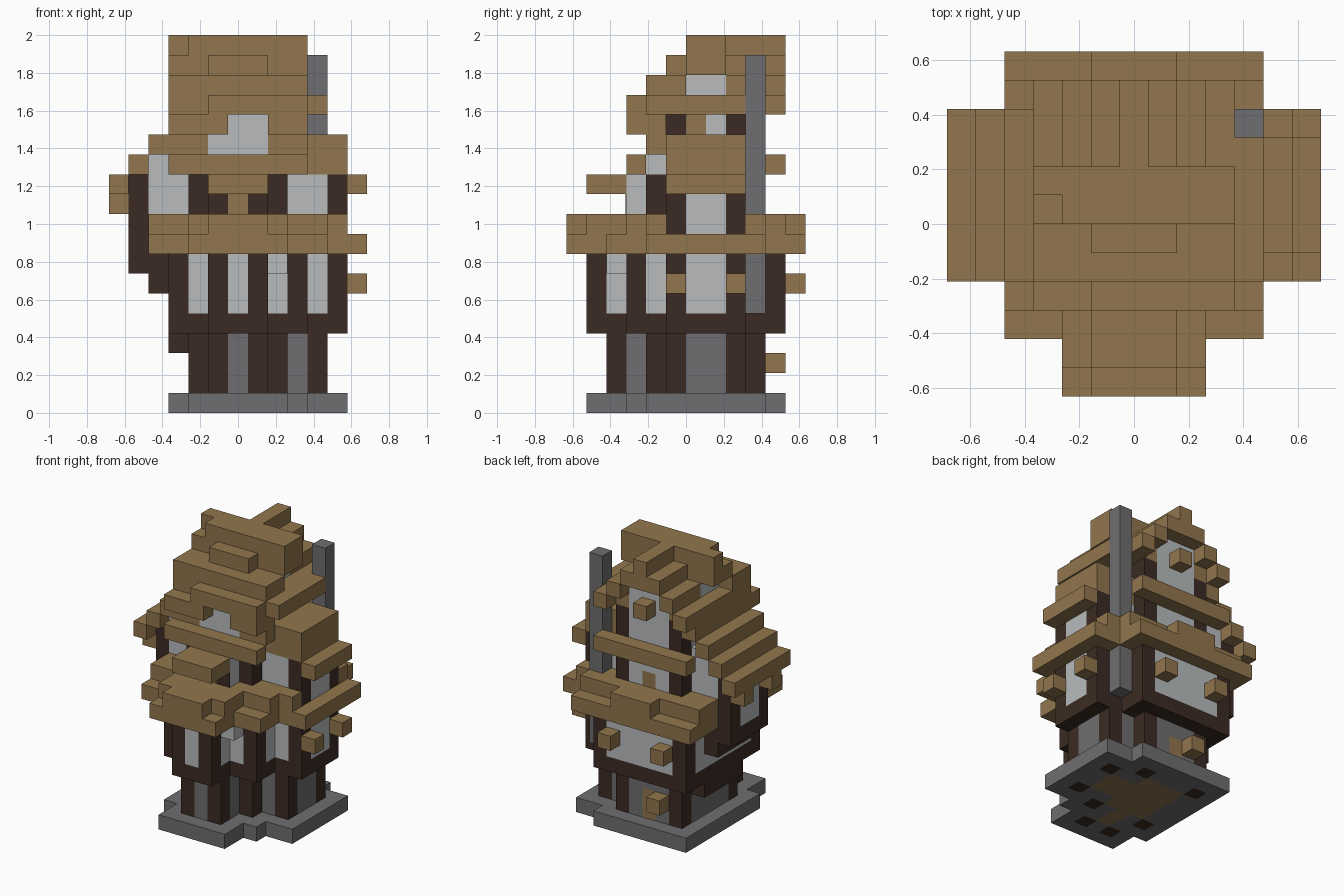
import bpy
import bmesh
from mathutils import Vector

cube = bpy.data.objects.get("Cube")
if cube:
    bpy.data.objects.remove(cube, do_unlink=True)

UNIT = 2 / 19                     # edge length of one building block
ORIGIN = Vector((-6.5, -6, 0))    # grid corner, in blocks


def make_material(name, *rgb):
    material = bpy.data.materials.new(name)
    material.use_nodes = True
    material.diffuse_color = (*rgb, 1)
    shader = next(n for n in material.node_tree.nodes if n.type == "BSDF_PRINCIPLED")
    shader.inputs["Base Color"].default_value = (*rgb, 1)
    shader.inputs["Roughness"].default_value = 0.9
    return material


thatch = make_material("tan thatch", .283, .18, .075)
timber = make_material("dark timber", .044, .024, .017)
plaster = make_material("pale plaster", .48, .5, .51)
stone = make_material("grey stone", .158, .155, .162)

cells = {}      # block position -> part name
part_colour = {}


def fill(part, material, areas, bottom, top=None):
    """Fill rectangles (x0, y0, x1, y1) from level bottom up to level top."""
    part_colour[part] = material
    for x0, y0, x1, y1 in areas:
        for x in range(x0, x1):
            for y in range(y0, y1):
                for z in range(bottom, top or bottom + 1):
                    cells[x, y, z] = part


def columns(part, material, spots, bottom, top=None):
    fill(part, material, [(x, y, x + 1, y + 1) for x, y in spots], bottom, top)


def clear(areas, bottom, top):
    for x0, y0, x1, y1 in areas:
        for key in [k for k in cells if x0 <= k[0] < x1 and y0 <= k[1] < y1
                    and bottom <= k[2] < top]:
            del cells[key]


def grow(areas):
    return [(a - 1, b - 1, c + 1, d + 1) for a, b, c, d in areas]


def build(part):
    """Turn the outer faces of a part's blocks into one clean mesh."""
    bm = bmesh.new()
    corners = {}

    def corner(p):
        key = tuple(p)
        if key not in corners:
            corners[key] = bm.verts.new((Vector(p) + ORIGIN) * UNIT)
        return corners[key]

    for cell in [c for c in cells if cells[c] == part]:
        for axis in range(3):
            for side in (0, 1):
                beside = list(cell)
                beside[axis] += 2 * side - 1
                if tuple(beside) in cells:
                    continue
                u, v = (axis + 1) % 3, (axis + 2) % 3
                ring = []
                for du, dv in ((0, 0), (1, 0), (1, 1), (0, 1)):
                    p = list(cell)
                    p[axis] += side
                    p[u] += du
                    p[v] += dv
                    ring.append(corner(p))
                bm.faces.new(ring if side else ring[::-1])
    bmesh.ops.dissolve_limit(bm, angle_limit=0.01, verts=bm.verts[:], edges=bm.edges[:])
    mesh = bpy.data.meshes.new(part)
    bm.to_mesh(mesh)
    bm.free()
    mesh.materials.append(part_colour[part])
    bpy.context.collection.objects.link(bpy.data.objects.new(part, mesh))


# Ground storey on its stone slab
ground = [(5, 2, 8, 4), (4, 4, 9, 10), (9, 5, 11, 9)]
ground_posts = [(5, 2), (7, 2), (4, 4), (8, 4), (10, 5), (10, 8), (8, 9), (4, 9)]
fill("foundation_slab", stone, grow(ground), 0)
fill("ground_floor", thatch, [(5, 5, 8, 9), (8, 6, 10, 8), (6, 3, 7, 5)], 0)
fill("ground_walls", stone, ground, 1, 4)
columns("ground_posts", timber, ground_posts, 0, 4)
columns("back_door", thatch, [(6, 9)], 1, 3)
columns("back_door_block", thatch, [(5, 10)], 2)

# Overhanging middle storey
middle = [(5, 1, 8, 3), (3, 3, 10, 11), (10, 5, 12, 9)]
middle_posts = [(5, 1), (7, 1), (3, 3), (9, 3), (11, 5), (11, 8), (9, 10), (3, 10)]
fill("middle_sill", timber, middle, 4)
fill("middle_walls", plaster, middle, 5, 8)
columns("middle_posts", timber, middle_posts, 5, 8)
columns("wall_niche", plaster, [(8, 2)], 7)
columns("beam_ends", thatch, [(12, 5), (12, 8), (4, 11), (8, 11)], 6)

# Skirt roof around the middle storey
fill("skirt_roof", thatch, grow(middle), 8)
fill("skirt_roof", thatch, [(4, 1, 9, 4), (2, 3, 11, 11), (9, 4, 12, 10), (5, 0, 8, 12)], 9)

# Stepped bracket carrying the bay on the right-hand side
fill("bay_bracket", timber, [(3, 5, 4, 9)], 3)
fill("bay_bracket", timber, [(2, 5, 3, 9)], 6)
fill("bay_bracket", timber, [(1, 5, 3, 9)], 7)
fill("bay_wall", plaster, [(1, 5, 3, 9)], 8)

# Upper storey
hall = (4, 4, 9, 10)
fill("upper_walls", plaster, [(5, 3, 8, 4), hall, (1, 5, 12, 9)], 9, 12)
fill("upper_walls", plaster, [hall, (2, 5, 10, 9)], 12)
columns("upper_posts", timber, [(4, 4), (8, 4), (11, 5), (11, 8)], 9, 12)
columns("bay_posts", timber, [(1, 5), (1, 8)], 8, 12)
columns("upper_doors", thatch, [(6, 3), (6, 9)], 9, 11)
fill("door_canopy", thatch, [(5, 1, 8, 3)], 11)
fill("eave_beams", thatch, [(3, 3, 10, 4), (3, 10, 10, 11)], 12)

# Stepped wing roofs on both sides
for step in range(4):
    fill("bay_roof", thatch, [(step, 4, step + 1, 10)], 11 + step)
columns("bay_roof_ends", thatch, [(0, 5), (0, 8)], 10)
fill("wing_roof", thatch, [(12, 5, 13, 9)], 11)
fill("wing_roof", thatch, [(9, 5, 12, 9)], 12, 14)

# Attic walls
fill("attic_walls", plaster, [(4, 5, 9, 10)], 13, 15)
fill("attic_front", thatch, [(3, 4, 10, 5)], 13, 15)
fill("attic_window", plaster, [(5, 4, 8, 5)], 13, 15)
columns("attic_posts", timber, [(8, 5), (8, 8), (4, 5), (4, 8)], 14)
columns("back_posts", timber, [(4, 9), (8, 9)], 9, 15)
columns("attic_beam_end", thatch, [(8, 6)], 14)

# Main roof: front slope, ridge bar and rear gable
fill("main_roof", thatch, [(3, 3, 6, 4), (8, 3, 10, 4)], 14)
fill("main_roof", thatch, [(5, 3, 10, 4), (3, 4, 10, 10), (10, 4, 11, 9)], 15)
fill("main_roof", thatch, [(3, 4, 10, 6), (4, 6, 9, 11)], 16)
fill("main_roof", thatch, [(5, 5, 8, 11), (3, 6, 10, 8)], 17)
fill("main_roof", thatch, [(3, 6, 10, 8), (6, 8, 7, 11)], 18)
clear([(3, 6, 4, 7)], 18, 19)
clear([(5, 10, 8, 11)], 16, 17)
columns("main_roof", thatch, [(3, 10), (6, 10), (9, 10)], 15)
fill("gable_walls", plaster, [(5, 9, 8, 10)], 15, 17)
fill("gable_walls", plaster, [(4, 6, 9, 8)], 16)

# Chimney in the rear corner
columns("chimney", stone, [(10, 9)], 5, 18)

for part_name in part_colour:
    build(part_name)

# Thin timber plates framing the balcony door
for side, x in (("right", 5), ("left", 7)):
    bpy.ops.mesh.primitive_cube_add(size=1)
    plate = bpy.context.object
    plate.name = side + "_door_frame"
    plate.scale = (UNIT, 0.008, UNIT)
    plate.location = (Vector((x + 0.5, 3, 10.5)) + ORIGIN) * UNIT
    plate.data.materials.append(timber)
